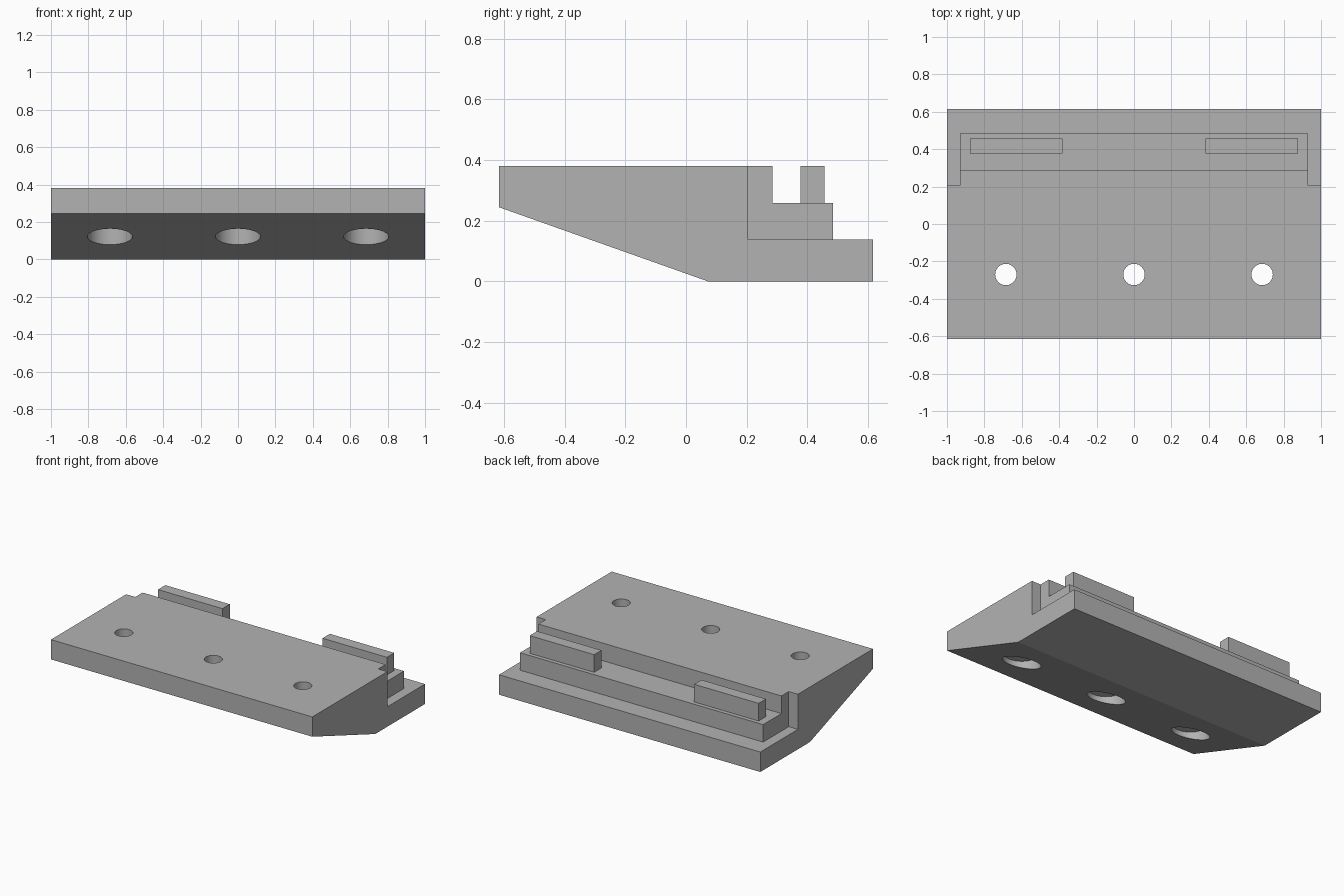
import bpy, bmesh
from mathutils import Matrix

if "Cube" in bpy.data.objects:
    bpy.data.objects.remove(bpy.data.objects["Cube"])

grey = bpy.data.materials.new("plain grey")
grey.diffuse_color = (0.45, 0.45, 0.45, 1)
grey.use_nodes = True
grey.node_tree.nodes["Principled BSDF"].inputs["Base Color"].default_value = grey.diffuse_color


def make_object(name, bm):
    bmesh.ops.recalc_face_normals(bm, faces=bm.faces)
    mesh = bpy.data.meshes.new(name)
    bm.to_mesh(mesh)
    bm.free()
    mesh.materials.append(grey)
    obj = bpy.data.objects.new(name, mesh)
    bpy.context.collection.objects.link(obj)
    return obj


def extruded(name, profile, x0, x1):
    """Extrude a closed (y, z) profile along x."""
    bm = bmesh.new()
    face = bm.faces.new([bm.verts.new((x0, y, z)) for y, z in profile])
    new = bmesh.ops.extrude_face_region(bm, geom=[face])["geom"]
    bmesh.ops.translate(bm, vec=(x1 - x0, 0, 0),
                        verts=[g for g in new if isinstance(g, bmesh.types.BMVert)])
    return make_object(name, bm)


def box(name, x0, x1, y0, y1, z0, z1):
    return extruded(name, [(y0, z0), (y1, z0), (y1, z1), (y0, z1)], x0, x1)


def cylinder(name, x, y, z0, z1, radius):
    bm = bmesh.new()
    bmesh.ops.create_cone(bm, cap_ends=True, segments=48, radius1=radius, radius2=radius,
                          depth=z1 - z0, matrix=Matrix.Translation((x, y, (z0 + z1) / 2)))
    return make_object(name, bm)


def combine(target, tool, operation):
    mod = target.modifiers.new(tool.name, 'BOOLEAN')
    mod.operation, mod.solver, mod.object = operation, 'EXACT', tool
    bpy.context.view_layer.objects.active = target
    bpy.ops.object.modifier_apply(modifier=mod.name)
    bpy.data.objects.remove(tool)


HALF_Y, TOP, MID, LOW = 0.616, 0.381, 0.259, 0.138

# Wedge-bottomed plate with two steps down at the back
plate = extruded("mounting_plate", [
    (-HALF_Y, 0.244), (0.072, 0), (HALF_Y, 0), (HALF_Y, LOW), (0.485, LOW),
    (0.485, MID), (0.285, MID), (0.285, TOP), (-HALF_Y, TOP)], -1, 1)

for side in (-1, 1):
    # Corner notches beside the steps
    xs = sorted((side * 0.93, side * 1.1))
    combine(plate, box("corner_notch", *xs, 0.205, 0.8, LOW, 0.6), 'DIFFERENCE')
    # Raised locating tabs, sunk slightly into the middle step
    xs = sorted((side * 0.383, side * 0.876))
    combine(plate, box("locating_tab", *xs, 0.377, 0.457, MID - 0.03, TOP), 'UNION')

# Screw holes, counterbored from the sloping underside
for x in (-0.685, 0, 0.685):
    combine(plate, cylinder("screw_hole", x, -0.27, -0.1, 0.6, 0.057), 'DIFFERENCE')
    combine(plate, cylinder("counterbore", x, -0.27, -0.1, 0.2, 0.12), 'DIFFERENCE')

# Smooth the hole walls only
plate.select_set(True)
bpy.context.view_layer.objects.active = plate
bpy.ops.object.shade_smooth_by_angle(angle=0.3)
